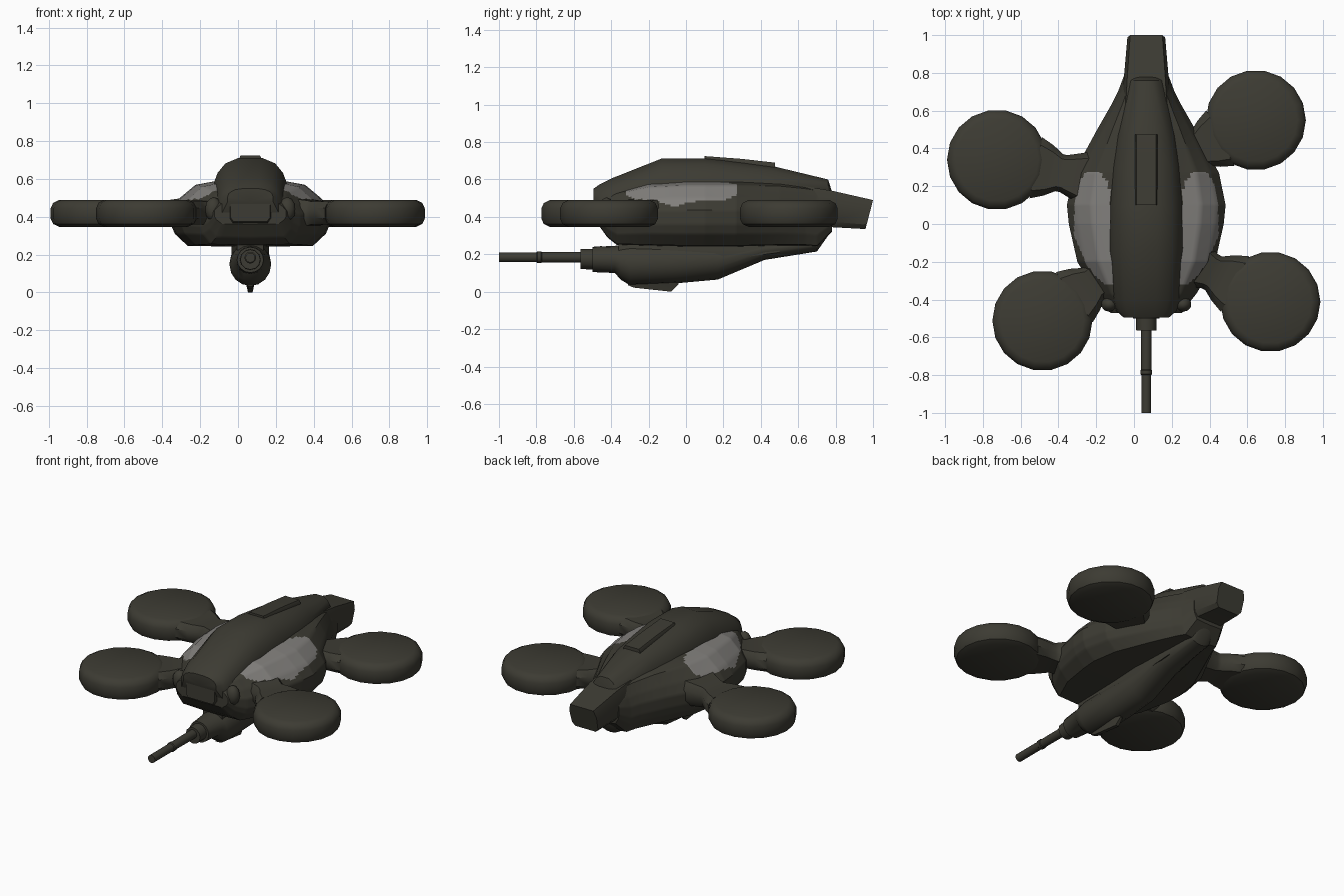
import bpy, bmesh, math
from mathutils import Vector

if "Cube" in bpy.data.objects:
    bpy.data.objects.remove(bpy.data.objects["Cube"])

CX = 0.065  # centreline of the fuselage

def material(name, rgb):
    m = bpy.data.materials.new(name)
    m.diffuse_color = (*rgb, 1)
    m.use_nodes = True
    m.node_tree.nodes["Principled BSDF"].inputs["Base Color"].default_value = m.diffuse_color
    return m

OLIVE = material("dark olive", (0.046, 0.044, 0.033))
GREY = material("pale grey glass", (0.22, 0.212, 0.2))

def finish(name, bm, angle=35):
    bmesh.ops.remove_doubles(bm, verts=bm.verts, dist=0.0003)
    bmesh.ops.recalc_face_normals(bm, faces=bm.faces)
    me = bpy.data.meshes.new(name)
    bm.to_mesh(me)
    bm.free()
    me.materials.append(OLIVE)
    ob = bpy.data.objects.new(name, me)
    bpy.context.collection.objects.link(ob)
    bpy.ops.object.select_all(action='DESELECT')
    ob.select_set(True)
    bpy.context.view_layer.objects.active = ob
    bpy.ops.object.shade_smooth_by_angle(angle=math.radians(angle))
    return ob

def loft(name, rings, angle=35):
    bm = bmesh.new()
    rows = [[bm.verts.new(p) for p in r] for r in rings]
    n = len(rows[0])
    for a, b in zip(rows, rows[1:]):
        for i in range(n):
            bm.faces.new((a[i], a[(i + 1) % n], b[(i + 1) % n], b[i]))
    bm.faces.new(rows[0])
    bm.faces.new(rows[-1][::-1])
    return finish(name, bm, angle)

def lerp(table, t, k=1):
    """Linear lookup of column k in a table sorted by column 0."""
    if t <= table[0][0]:
        return table[0][k]
    for a, b in zip(table, table[1:]):
        if t <= b[0]:
            return a[k] + (b[k] - a[k]) * (t - a[0]) / (b[0] - a[0])
    return table[-1][k]

def section(y, half, w, zb, zt, sub=1):
    """Mirrored cross-section from (width fraction, height fraction) points."""
    pts = []
    for a, b in zip(half, half[1:]):
        pts += [(a[0] + (b[0] - a[0]) * j / sub, a[1] + (b[1] - a[1]) * j / sub) for j in range(sub)]
    pts.append(half[-1])
    full = pts + [(-x, z) for x, z in reversed(pts[1:-1])]
    return [Vector((CX + x * w, y, zb + z * (zt - zb))) for x, z in full]

# wide lower hull: y, half width, bottom, top
hull_t = [(-.47, .19, .36, .49), (-.42, .225, .29, .52), (-.37, .265, .25, .54), (-.2, .365, .245, .58),
          (0, .41, .24, .59), (.1, .42, .24, .59), (.27, .385, .24, .59), (.5, .26, .245, .585),
          (.64, .18, .245, .57), (.7, .15, .24, .56), (.78, .12, .32, .53)]
hull_p = [(0, 0), (.79, .02), (.95, .2), (1, .34), (1, .56), (.89, .74), (.69, .94), (.42, 1), (0, 1)]
ys = sorted({round(-.47 + i * 1.25 / 84, 4) for i in range(85)} | {r[0] for r in hull_t})
hull = loft("hull", [section(y, hull_p, lerp(hull_t, y), lerp(hull_t, y, 2), lerp(hull_t, y, 3), 6)
                     for y in ys])
# pale shoulder panels chosen by a rounded outline on the upper hull
hull.data.materials.append(GREY)
for f in hull.data.polygons:
    c = f.center
    d = abs(c.x - CX)
    mid = .282 + .36 * min(0, c.y + .06)
    if f.normal.z > .1 and abs((d - mid) / .1) ** 2.6 + abs((c.y + .02) / .3) ** 2.6 < 1:
        f.material_index = 1

# tall central fuselage
spine_t = [(-.495, .12, .48, .55), (-.46, .16, .4, .575), (-.4, .18, .38, .605), (-.13, .203, .38, .712),
           (.1, .203, .38, .712), (.3, .19, .38, .69), (.47, .165, .38, .67), (.76, .095, .38, .6),
           (.785, .08, .38, .52)]
spine_p = [(0, 0), (1, .0), (1, .37), (.95, .6), (.85, .76), (.65, .91), (.3, 1), (0, 1)]
loft("central_fuselage", [section(r[0], spine_p, *r[1:]) for r in spine_t], 40)

# tail boom with slanted end
tail_p = [(0, 0), (.75, 0), (.95, .15), (1, .7), (.85, 1), (0, 1)]
tail = [section(y, tail_p, w, zb, zt) for y, w, zb, zt in
        [(.6, .13, .32, .57), (.78, .118, .345, .54), (1, .1, .335, .49)]]
for p in tail[-1]:
    p.y += (p.z - .49) * .26
loft("tail_boom", tail)

# raised duct on the back
box_p = [(0, 0), (1, 0), (1, .8), (.85, 1), (0, 1)]
loft("dorsal_duct", [section(y, box_p, .06, .62, z) for y, z in [(.1, .725), (.3, .71), (.475, .69)]])

# gun fairing under the belly: y, half width, bottom, top
gun_t = [(-.5, .07, .105, .24), (-.38, .085, .1, .245), (-.35, .1, .065, .25), (-.3, .11, .035, .26),
         (-.05, .11, .045, .265), (.17, .105, .065, .27), (.42, .09, .17, .28), (.7, .07, .215, .29),
         (.76, .06, .3, .36)]
round_p = [(math.sin(a), .5 - .5 * math.cos(a)) for a in [math.pi * i / 8 for i in range(9)]]
loft("gun_fairing", [section(r[0], round_p, *r[1:]) for r in gun_t], 40)
loft("belly_mount", [section(y, box_p, w, zb, .3) for y, w, zb in
                     [(-.36, .07, .2), (.2, .1, .17), (.5, .08, .21)]])

# keel fin
loft("keel_fin", [section(y, [(0, 0), (.4, 0), (1, 1), (0, 1)], w, z, .08) for y, w, z in
                  [(-.31, .03, .035), (-.28, .03, .022), (-.08, .03, 0), (-.04, .02, .04)]])

# gun barrel with collars
def tube(name, parts, z, n=12):
    loft(name, [[Vector((CX + r * math.cos(2 * math.pi * i / n), y, z + r * math.sin(2 * math.pi * i / n)))
                 for i in range(n)] for y, r in parts])

tube("gun_barrel", [(-1, .026), (-.8, .026), (-.795, .031), (-.775, .031), (-.77, .027), (-.48, .029)], .184)
tube("barrel_collar", [(-.565, .053), (-.5, .055), (-.495, .066), (-.45, .07)], .174)

# nose sensor and cheek lumps
loft("nose_sensor", [section(y, [(0, 0), (.85, 0), (1, .15), (1, .85), (.85, 1), (0, 1)], w, zb, zt)
                     for y, w, zb, zt in [(-.49, .105, .375, .53), (-.4, .12, .34, .55)]])
for s in (-1, 1):
    bm = bmesh.new()
    bmesh.ops.create_icosphere(bm, subdivisions=2, radius=.05)
    for v in bm.verts:
        v.co = Vector((CX + s * .195 + v.co.x * .9, -.425 + v.co.y * .8, .44 + v.co.z * 1.3))
    finish("cheek_light_%s" % ("left" if s < 0 else "right"), bm)

# four enclosed rotor pods and their arms
pods = [("front_left", (-.485, -.512), (-.17, -.28)), ("back_left", (-.725, .34), (-.22, .235)),
        ("front_right", (.722, -.412), (.30, -.20)), ("back_right", (.645, .55), (.27, .36))]
rim = [(.215, .345), (.252, .362), (.265, .39), (.265, .445), (.252, .474), (.22, .49)]
for name, c, root in pods:
    loft("rotor_pod_" + name, [[Vector((c[0] + r * math.cos(math.pi * i / 9), c[1] + r * math.sin(math.pi * i / 9), z))
                                for i in range(18)] for r, z in rim], 40)
    a, b = Vector((*root, 0)), Vector((*c, 0))
    d = (b - a).normalized()
    side = Vector((-d.y, d.x, 0))
    length = (b - a).length
    rings = []
    # distance from pod centre, half width, half height
    for dist, w, h in [(length, .16, .085), (.43, .125, .075), (.36, .1, .066), (.335, .1, .06),
                       (.28, .135, .06), (.21, .165, .062)]:
        m = b - d * dist
        rings.append([m + side * w * x + Vector((0, 0, .42 + h * z)) for x, z in
                      [(1, -.45), (1, .45), (.75, 1), (-.75, 1), (-1, .45), (-1, -.45), (-.75, -1), (.75, -1)]])
    loft("rotor_arm_" + name, rings, 40)
